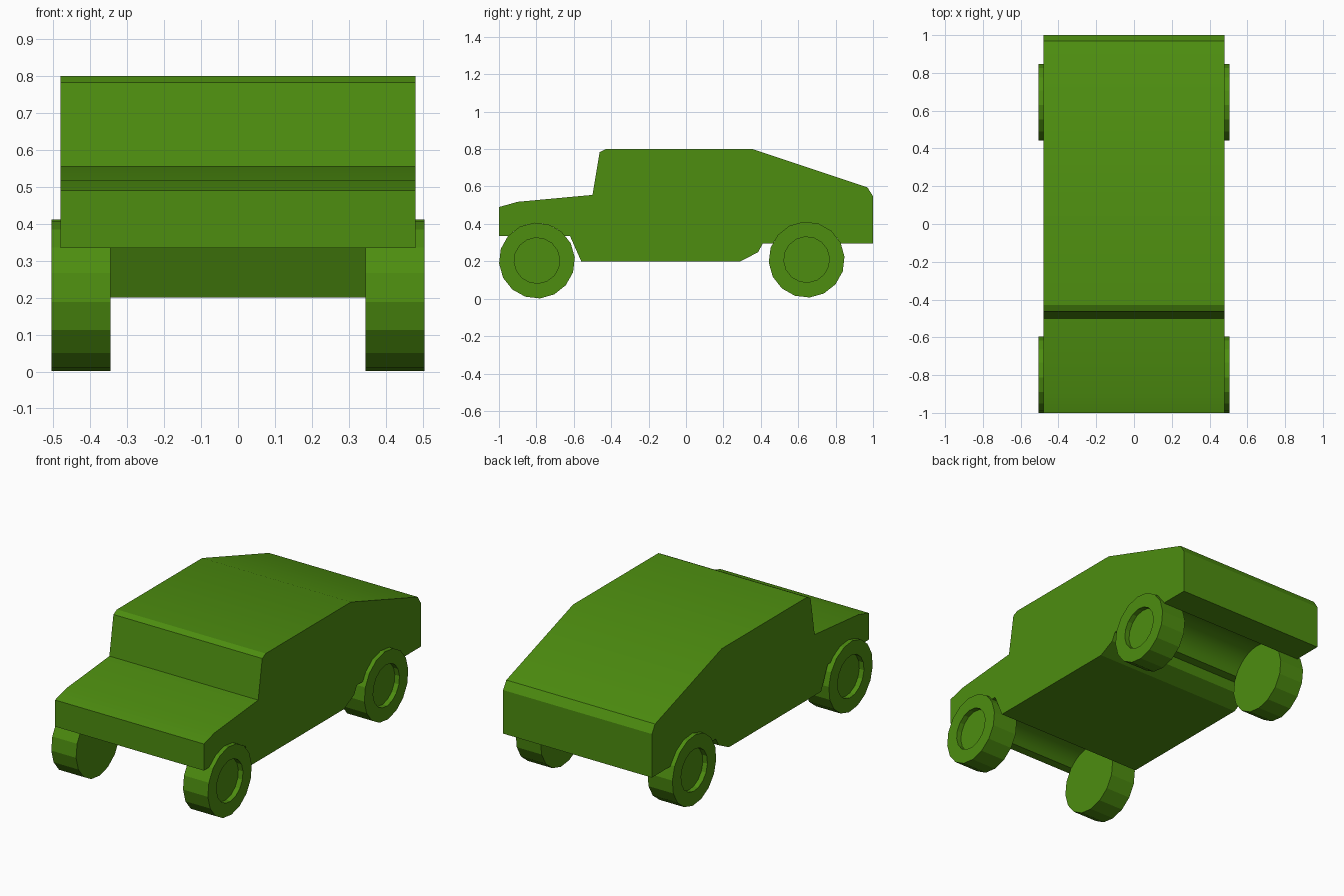
import bpy, bmesh, math

if "Cube" in bpy.data.objects:
    bpy.data.objects.remove(bpy.data.objects["Cube"])

green = bpy.data.materials.new("green")
green.diffuse_color = (0.075, 0.27, 0.005, 1)
green.use_nodes = True
green.node_tree.nodes["Principled BSDF"].inputs["Base Color"].default_value = green.diffuse_color


def finish(bm, name):
    bmesh.ops.recalc_face_normals(bm, faces=bm.faces)
    mesh = bpy.data.meshes.new(name)
    bm.to_mesh(mesh)
    bm.free()
    mesh.materials.append(green)
    obj = bpy.data.objects.new(name, mesh)
    bpy.context.collection.objects.link(obj)
    bpy.ops.object.select_all(action='DESELECT')
    obj.select_set(True)
    bpy.context.view_layer.objects.active = obj
    bpy.ops.object.shade_smooth_by_angle(angle=math.radians(20))
    return obj


def arch(cy, cz, r, z_edge, steps=12):
    """Wheel arch points from the rear edge over the top to the front edge."""
    a = math.asin((z_edge - cz) / r)
    return [(cy + r * math.cos(t), cz + r * math.sin(t))
            for t in (a + (math.pi - 2 * a) * i / steps for i in range(steps + 1))]


FRONT = (-0.797, 0.204)
REAR = (0.645, 0.209)

# Body: one side profile (y, z) with wheel arches, extruded across the width
profile = [(-1, 0.335), (-1, 0.49), (-0.9, 0.518), (-0.5, 0.555),
           (-0.462, 0.783), (-0.43, 0.8), (0.355, 0.8), (0.97, 0.595),
           (1, 0.548), (1, 0.294)]
profile += arch(*REAR, 0.2, 0.294)
profile += [(0.41, 0.294), (0.385, 0.248), (0.29, 0.2), (-0.56, 0.2), (-0.62, 0.335)]
profile += arch(*FRONT, 0.2, 0.335)
bm = bmesh.new()
side = bm.faces.new([bm.verts.new((-0.48, y, z)) for y, z in profile])
ext = bmesh.ops.extrude_face_region(bm, geom=[side], use_keep_orig=True)
bmesh.ops.translate(bm, vec=(0.96, 0, 0),
                    verts=[v for v in ext["geom"] if isinstance(v, bmesh.types.BMVert)])
finish(bm, "body")


# Wheels: 16-sided discs lathed from rings, with a recessed hub on the outside
def wheel(name, side, cy, cz, sides=16):
    bm = bmesh.new()
    rings = []
    for x, r in ((0.345, 0.203), (0.505, 0.203), (0.505, 0.122), (0.475, 0.122)):
        ring = []
        for i in range(sides):
            a = math.tau * i / sides + math.radians(4.5)
            ring.append(bm.verts.new((side * x, cy + r * math.cos(a), cz + r * math.sin(a))))
        rings.append(ring)
    for a, b in zip(rings, rings[1:]):
        for i in range(sides):
            j = (i + 1) % sides
            bm.faces.new((a[i], a[j], b[j], b[i]))
    bm.faces.new(rings[0])
    bm.faces.new(rings[-1])
    finish(bm, name)


for label, centre in (("front", FRONT), ("rear", REAR)):
    wheel(label + "_right_wheel", 1, *centre)
    wheel(label + "_left_wheel", -1, *centre)
